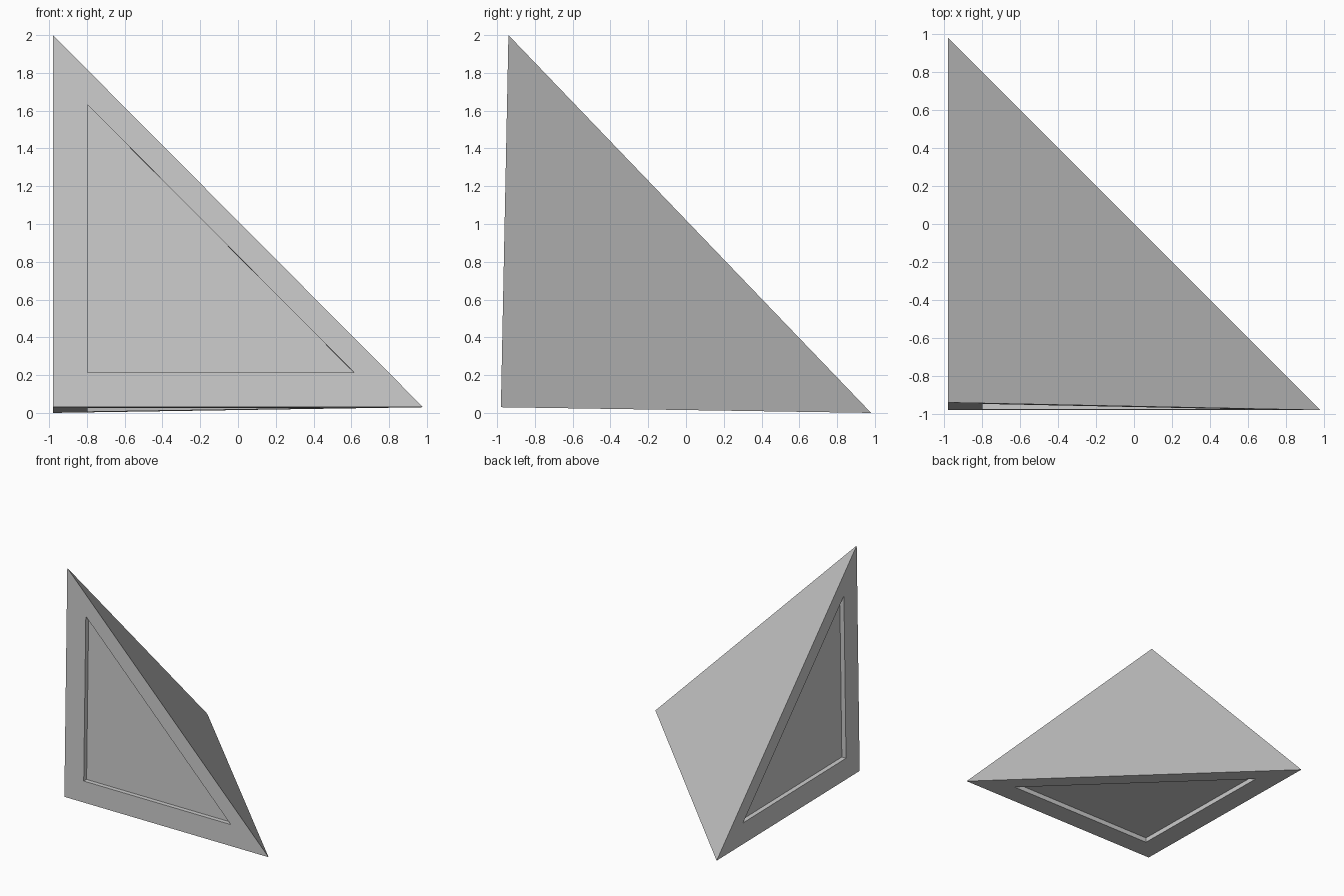
import bpy, bmesh
from mathutils import Vector

if "Cube" in bpy.data.objects:
    bpy.data.objects.remove(bpy.data.objects["Cube"])

# Corner wedge: one right-angled corner and three tips
corner = Vector((-0.98, -0.98, 0.03))
tip_x = Vector((0.98, -0.98, 0.03))
tip_y = Vector((-0.98, 0.98, 0.0))
tip_z = Vector((-0.98, -0.94, 2.0))

INSET = 0.72   # panel size relative to its face
DEPTH = 0.04   # panel recess

bm = bmesh.new()
c, x, y, z = [bm.verts.new(p) for p in (corner, tip_x, tip_y, tip_z)]

# Large sloping face
bm.faces.new((x, y, z))


def recessed_face(outer):
    """Triangular side with a sunken panel scaled about its centre."""
    pts = [v.co.copy() for v in outer]
    mid = sum(pts, Vector()) / 3
    normal = (pts[1] - pts[0]).cross(pts[2] - pts[0]).normalized()
    rim = [bm.verts.new(mid + (p - mid) * INSET) for p in pts]
    floor = [bm.verts.new(v.co - normal * DEPTH) for v in rim]
    for a, b in ((outer, rim), (rim, floor)):
        for i in range(3):
            j = (i + 1) % 3
            bm.faces.new((a[i], a[j], b[j], b[i]))
    bm.faces.new(floor)


# Front, left and bottom sides, wound outwards
recessed_face((c, x, z))
recessed_face((c, z, y))
recessed_face((c, y, x))

mesh = bpy.data.meshes.new("corner_wedge")
bm.to_mesh(mesh)
bm.free()
obj = bpy.data.objects.new("corner_wedge", mesh)
bpy.context.collection.objects.link(obj)
